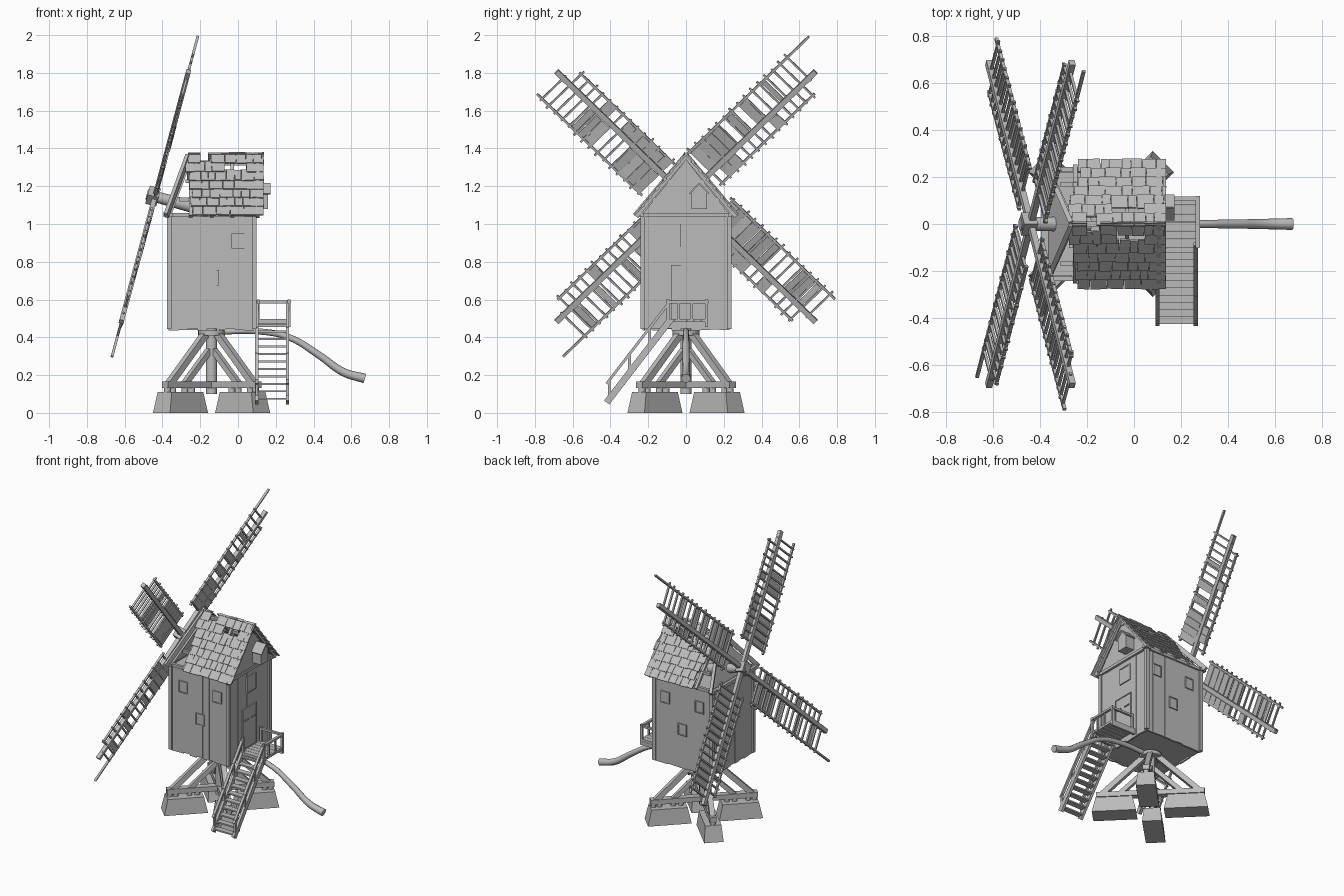
import bpy, bmesh, math, random
from mathutils import Vector, Matrix

if "Cube" in bpy.data.objects:
    bpy.data.objects.remove(bpy.data.objects["Cube"])

random.seed(4)
V = Vector
CX = -0.14                                   # axis of the post and body
grey = bpy.data.materials.new("weathered grey")
grey.diffuse_color = (0.5, 0.5, 0.5, 1)
grey.use_nodes = True
grey.node_tree.nodes["Principled BSDF"].inputs["Base Color"].default_value = grey.diffuse_color


class Part:
    """Collects simple solids into one named object."""
    def __init__(self, name):
        self.name, self.bm = name, bmesh.new()

    def box(self, c, s, m=Matrix()):
        bmesh.ops.create_cube(self.bm, size=1, matrix=m @ Matrix.Translation(c) @ Matrix.Diagonal((*s, 1)))

    def span(self, lo, hi):
        lo, hi = V(lo), V(hi)
        self.box((lo + hi) / 2, hi - lo)

    def beam(self, a, b, w, h, up=(0, 0, 1)):
        a, b = V(a), V(b)
        z = (b - a).normalized()
        x = V(up).cross(z).normalized()
        m = Matrix((x, z.cross(x), z)).transposed().to_4x4()
        m.translation = (a + b) / 2
        self.box((0, 0, 0), (w, h, (b - a).length), m)

    def rod(self, a, b, r1, r2, n=12):
        a, b = V(a), V(b)
        m = Matrix.Translation((a + b) / 2) @ (b - a).to_track_quat('Z', 'Y').to_matrix().to_4x4()
        bmesh.ops.create_cone(self.bm, cap_ends=True, segments=n, radius1=r1, radius2=r2,
                              depth=(b - a).length, matrix=m)

    def prism(self, pts, off):
        vs = [self.bm.verts.new(p) for p in pts]
        f = self.bm.faces.new(vs)
        g = bmesh.ops.extrude_face_region(self.bm, geom=[f])['geom']
        bmesh.ops.translate(self.bm, vec=off, verts=[v for v in g if isinstance(v, bmesh.types.BMVert)])

    def done(self, smooth=False):
        bmesh.ops.recalc_face_normals(self.bm, faces=self.bm.faces)
        me = bpy.data.meshes.new(self.name)
        self.bm.to_mesh(me)
        me.materials.append(grey)
        ob = bpy.data.objects.new(self.name, me)
        bpy.context.collection.objects.link(ob)
        if smooth:
            me.shade_smooth()
            me.set_sharp_from_angle(angle=math.radians(40))


# Trestle: four tapered stone piers, cross beams, struts and the main post
piers, trestle = Part("stone_piers"), Part("trestle")
for k in range(4):
    m = Matrix.Translation((CX, 0, 0)) @ Matrix.Rotation(math.radians(45 + 90 * k), 4, 'Z')
    P = lambda d, z, y=0: m @ V((d, y, z))
    n = len(piers.bm.verts)
    piers.box((0.2325, 0, 0.055), (0.285, 0.127, 0.11), m)
    piers.bm.verts.ensure_lookup_table()
    for v in list(piers.bm.verts)[n:]:
        if v.co.z > 0.05:
            v.co = V((*(v.co.xy + (P(0.2325, 0).xy - v.co.xy) * 0.17), v.co.z))
    trestle.beam(P(0.0, 0.148), P(0.35, 0.148), 0.045, 0.035)
    for d in (0.15, 0.2, 0.29, 0.33):
        trestle.rod(P(d, 0.1), P(d, 0.135), 0.018, 0.018, 10)
    trestle.beam(P(0.315, 0.155), P(0.05, 0.415), 0.035, 0.035)
    trestle.beam(P(0.2, 0.155), P(0.02, 0.33), 0.03, 0.03)
trestle.rod((CX, 0, 0.1), (CX, 0, 0.46), 0.03, 0.03)
trestle.rod((CX, 0, 0.41), (CX, 0, 0.435), 0.072, 0.072, 20)
piers.done()
trestle.done(True)

# Body: inner core clad in vertical planks with uneven lower ends
X0, X1, Y, Z0, Z1 = -0.365, 0.085, 0.228, 0.45, 1.05
core = Part("body_core")
core.span((X0 + 0.01, -Y + 0.01, Z0), (X1 - 0.01, Y - 0.01, Z1))
core.done()
planks = Part("wall_planks")
for i in range(9):
    w = (X1 - X0) / 9
    for s in (-1, 1):
        t = random.uniform(0, 0.002)
        planks.box((X0 + w * (i + .5), s * (Y - 0.005 + t), 0.742 + random.uniform(-.006, .006)), (w, 0.012, 0.6))
    w = 2 * Y / 9
    for x in (X0 + 0.005, X1 - 0.005):
        t = random.uniform(-0.002, 0.002)
        planks.box((x + t, -Y + w * (i + .5), 0.742 + random.uniform(-.006, .006)), (0.012, w, 0.6))
planks.done()
frame = Part("corner_posts")
for x in (X0, X1):
    for y in (-Y, Y):
        frame.box((x, y, 0.745), (0.024, 0.024, 0.6))
    frame.box((x, 0, 1.047), (0.035, 0.5, 0.02))
for s in (-1, 1):
    frame.span((X0 - 0.02, s * (Y + 0.004) - 0.01, 1.037), (X1 + 0.03, s * (Y + 0.004) + 0.01, 1.057))
frame.done()


# Window and door frames, each four thin bars around a recessed pane
def opening(p, c, w, h, axis, sgn, b=0.007):
    def bar(u, z, su, sz, d=0.012):
        if axis == 'y':
            p.box((c[0] + u, c[1], z + c[2]), (su, d, sz))
        else:
            p.box((c[0], c[1] + u, z + c[2]), (d, su, sz))
    for s in (-1, 1):
        bar(s * w / 2, 0, b, h + b)
        bar(0, s * h / 2, w, b)
    bar(0, 0, w, h, 0.005)


win = Part("window_frames")
for s in (-1, 1):
    for x, z in ((-.268, .91), (0, .91), (-.135, .715)):
        opening(win, (x, s * (Y + 0.004), z), 0.06, 0.075, 'y', s)
opening(win, (X1 + .004, .02, .94), 0.095, 0.11, 'x', 1)
opening(win, (X0 - .004, .05, .72), 0.07, 0.09, 'x', -1)
win.done()
door = Part("door")
opening(door, (X1 + .004, 0, .64), 0.15, 0.28, 'x', 1)
for y in (-.04, 0.04):
    door.box((X1 + 0.006, y, 0.7), (0.012, 0.045, 0.008))
door.done()

# Roof: rear gable wall, leaning sail-side gable, verge boards, rafters, purlins
RZ, EZ, EY = 1.36, 1.04, 0.265
gable = Part("gables")
gable.prism([(0.08, -0.24, EZ), (0.08, 0.24, EZ), (0.08, 0, 1.34)], (0.014, 0, 0))
gable.prism([(-.37, -0.24, EZ), (-.37, 0.24, EZ), (-.26, 0, 1.335)], (0.014, 0, 0))
gable.done()
roof = Part("roof_frame")
for s in (-1, 1):
    roof.beam((-.38, s * EY, EZ + .005), (-.265, 0, RZ), 0.02, 0.03)
    roof.beam((.105, s * EY, EZ), (.105, 0, RZ), 0.02, 0.025)
    for x in (-.25, -.14, -.03):
        roof.beam((x, s * 0.245, EZ), (x, 0, RZ - 0.02), 0.018, 0.02)
    for t in (0.3, 0.62):
        roof.span((-.345 + t * .11, s * (.24 * (1 - t)) - .01, EZ + .3 * t - .01),
                  (.09, s * (.24 * (1 - t)) + .01, EZ + .3 * t + .01))
roof.span((-.26, -.012, 1.31), (.1, .012, 1.335))
roof.box((-.385, 0, EZ + .01), (0.02, 0.5, 0.025))
roof.done()

# Overlapping wooden shingles with some missing ones near the ridge
tiles = Part("roof_shingles")
slope = V((0, -EY, RZ - EZ))
L, ROWS = slope.length, 7
ang = math.atan2(RZ - EZ, EY)
for s in (-1, 1):
    for r in range(ROWS):
        x = -.23 - 0.075 * r / ROWS + random.uniform(-.015, .015)
        if r == ROWS - 1:
            x = -.265
        while x < 0.13:
            w = min(random.uniform(.035, .075), 0.137 - x)
            hole = (r == 5 and -.1 < x < -.02) or (r == 6 and -.24 < x < -.17)
            if not hole and w > 0.01:
                t = (r + .5) / ROWS
                m = Matrix.Translation((x + w / 2, s * EY * (1 - t), EZ + .012 + (RZ - EZ) * t)) @ \
                    Matrix.Rotation(-s * (ang - 0.1), 4, 'X') @ \
                    Matrix.Rotation(random.uniform(-.03, .03), 4, 'Z')
                tiles.box((0, 0, 0), (w - .002, L / ROWS * 1.2 + random.uniform(0, .012), .008), m)
            x += w
tiles.done()

# Hoist hood on the rear gable
hood = Part("hoist_hood")
hood.prism([(.09, .03, 1.08), (.09, .11, 1.08), (.09, .11, 1.17), (.09, .07, 1.21), (.09, .03, 1.17)], (.07, 0, 0))
for s in (-1, 1):
    hood.beam((.13, .07 + s * .052, 1.16), (.13, .07, 1.215), 0.085, 0.008)
hood.done()

# Sails: tilted cross with stocks, laths, rungs and leftover boards
HUB = V((-.44, 0, 1.145))
TILT = Matrix.Translation(HUB) @ Matrix.Rotation(math.radians(15), 4, 'Y')
shaft = Part("wind_shaft")
shaft.rod(TILT @ V((-.045, 0, 0)), TILT @ V((.26, 0, 0)), 0.028, 0.034)
shaft.box((-.01, 0, 0), (0.06, 0.07, 0.07), TILT @ Matrix.Rotation(math.radians(45), 4, 'X'))
shaft.done(True)
for k in range(4):
    sail = Part("sail_%d" % (k + 1))
    # local frame: z runs outward along the stock, y is the narrow side
    m = TILT @ Matrix.Rotation(math.radians(-45 + 90 * k), 4, 'X')
    tip = 1.08 if k % 2 == 0 else 0.955
    sail.box((0, 0, .485), (0.026, 0.028, 0.97), m)
    sail.box((0, -.16, (.17 + tip) / 2), (0.014, 0.012, tip - .17), m)
    sail.box((0, .082, .525), (0.014, 0.012, 0.71), m)
    for i in range(15):
        z = .19 + i * .052
        lo, hi = -.172 - random.uniform(0, .012), .09 + random.uniform(0, .014)
        if z > .89:
            hi = .02
        sail.box((0, (lo + hi) / 2, z), (0.012, hi - lo, 0.01), m)
        q = m @ Matrix.Translation((.008, -.085, z + .026)) @ Matrix.Rotation(random.uniform(-.15, .15), 4, 'Y')
        if i < 4 or (i < 13 and random.random() < .5):
            d = .05 if i < 4 else random.uniform(.025, .045)
            sail.box((0, 0, 0), (0.006, 0.135, d), q)
        if i < 6 and k % 2 == 1 or i in (1, 2, 8):
            sail.box((.008, .047, z + .026), (0.006, 0.06, 0.05), m)
    sail.done()

# Rear platform with railing
plat = Part("platform")
for i in range(6):
    y = -.1 + .036 * i
    plat.span((.085, y, .48), (.275, y + .034, .497))
for y in (-.095, .108):
    plat.span((.08, y - .008, .455), (.275, y + .008, .48))
    plat.span((.262, y - .008, .455), (.278, y + .008, .6))
    plat.span((.1, y - .008, .455), (.114, y + .008, .6))
plat.span((.262, -.1, .58), (.28, .118, .594))
plat.span((.1, .1, .58), (.28, .116, .594))
for y in (-.04, .03):
    plat.span((.264, y - .006, .49), (.276, y + .006, .585))
plat.done()

# Stairs with stringers, treads and handrails
stair = Part("stairs")
A, B = V((0, -.42, .055)), V((0, -.085, .49))
for x in (.1, .262):
    o = V((x, 0, 0))
    stair.beam(A + o, B + o, 0.018, 0.035)
    stair.beam(A + o + V((0, 0, .1)), B + o + V((0, 0, .1)), 0.018, 0.014)
    for t in (0.04, .36, .68):
        p = A.lerp(B, t) + o
        stair.span(p - V((.007, .007, 0)), p + V((.007, .007, .105)))
for i in range(11):
    p = A.lerp(B, (i + .5) / 11)
    stair.box((.181, p.y, p.z), (.15, .04, .01))
stair.done()

# Tail pole: curved trunk thickening at its free end
cu = bpy.data.curves.new("tail_pole", 'CURVE')
cu.dimensions, cu.bevel_depth, cu.bevel_resolution, cu.use_fill_caps = '3D', 0.02, 2, True
cu.resolution_u = 6
sp = cu.splines.new('BEZIER')
path = [(-.1, .43, .8), (.1, .432, .8), (.27, .4, .85), (.43, .305, .95), (.56, .215, 1.1), (.672, .182, 1.25)]
sp.bezier_points.add(len(path) - 1)
for b, (x, z, r) in zip(sp.bezier_points, path):
    b.co, b.radius = (x, 0, z), r
    b.handle_left_type = b.handle_right_type = 'AUTO'
cu.materials.append(grey)
bpy.context.collection.objects.link(bpy.data.objects.new("tail_pole", cu))
